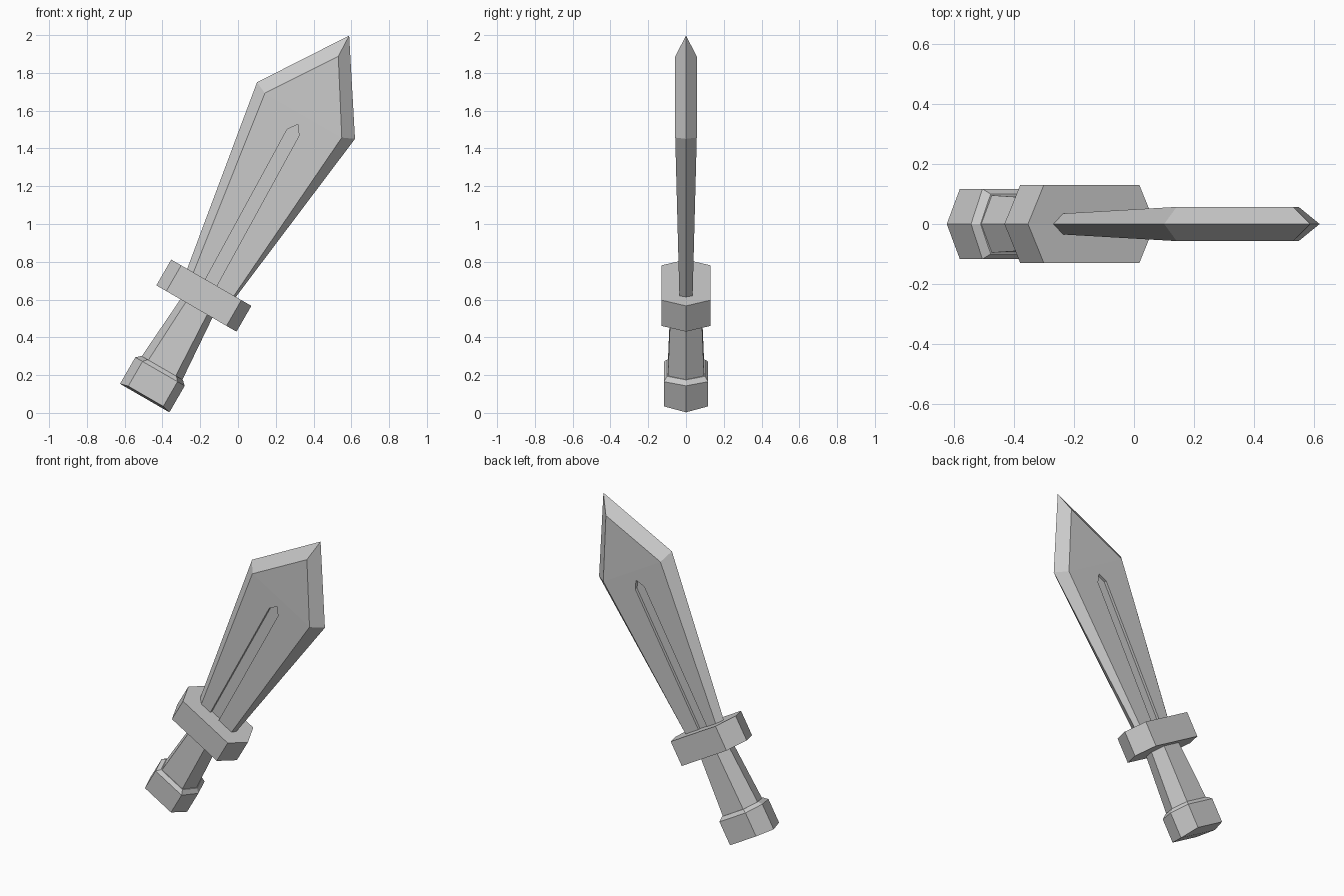
import bpy, bmesh
from math import radians, sin, cos

if "Cube" in bpy.data.objects:
    bpy.data.objects.remove(bpy.data.objects["Cube"])

# The sword is built upright (x across, y thickness, z along) and then leaned
TILT = radians(30)
AXIS_OFFSET = 0.467


def make(name, verts, faces):
    bm = bmesh.new()
    vs = [bm.verts.new(v) for v in verts]
    for f in faces:
        bm.faces.new([vs[i] for i in f])
    bmesh.ops.recalc_face_normals(bm, faces=bm.faces)
    me = bpy.data.meshes.new(name)
    bm.to_mesh(me)
    bm.free()
    ob = bpy.data.objects.new(name, me)
    bpy.context.collection.objects.link(ob)
    ob.rotation_euler.y = TILT
    ob.location = (-AXIS_OFFSET * cos(TILT), 0, AXIS_OFFSET * sin(TILT))
    return ob


def hex_ring(point, flat, depth, z, drop=0.0):
    """Hexagon pointing sideways; drop lowers its two points."""
    return [(point, 0, z - drop), (flat, depth, z), (-flat, depth, z),
            (-point, 0, z - drop), (-flat, -depth, z), (flat, -depth, z)]


def loft(name, rings):
    n = len(rings[0])
    faces = [[k * n + i, k * n + (i + 1) % n, (k + 1) * n + (i + 1) % n, (k + 1) * n + i]
             for k in range(len(rings) - 1) for i in range(n)]
    last = (len(rings) - 1) * n
    if n == 6:  # caps are split along the line between the side points
        faces += [[b + i for i in half] for b in (0, last) for half in ((0, 1, 2, 3), (0, 3, 4, 5))]
    else:
        faces += [list(range(n)), list(range(last, last + n))]
    return make(name, [v for r in rings for v in r], faces)


# Pommel with chamfered top and slightly folded base
loft("pommel", [hex_ring(.151, .107, .117, -.168, .011),
                hex_ring(.151, .107, .117, -.017),
                hex_ring(.127, .088, .1, .005)])

# Tapered grip
loft("grip", [hex_ring(.125, .084, .096, -.005),
              hex_ring(.097, .065, .082, .38)])

# Crossguard
loft("guard", [hex_ring(.245, .184, .13, .3685),
               hex_ring(.245, .184, .13, .526)])


# Blade: sharp outline on y = 0, bevelled to a raised flat on each side
def half_thickness(z):
    return .035 + .022 * min(1, max(0, (z - .524) / 1.013))


edge = [(-.147, .524), (-.321, 1.566), (-.022, 2.024), (.278, 1.566), (.15, .524)]
flat = [(-.109, .524), (-.256, 1.537), (-.017, 1.9), (.214, 1.537), (.138, .524)]
verts = [(x, 0, z) for x, z in edge]
faces = [[5, 0, 10, 14, 4, 9]]
for side, base in ((-1, 5), (1, 10)):
    verts += [(x, side * half_thickness(z), z) for x, z in flat]
    faces += [[i, i + 1, base + i + 1, base + i] for i in range(4)]
    faces += [[base, base + 1, base + 3, base + 4], [base + 1, base + 2, base + 3]]
blade = make("blade", verts, faces)

# Groove cut along both sides of the blade, with a pointed end
groove = [(-.035, .49), (-.058, 1.43), (-.022, 1.482), (.013, 1.432), (.034, .49)]
for side, label in ((-1, "front"), (1, "back")):
    cutter = loft(label + "_groove_cutter",
                  [[(x, side * (half_thickness(z) - .018), z) for x, z in groove],
                   [(x, side * .1, z) for x, z in groove]])
    cutter.hide_render = True
    cutter.hide_set(True)
    mod = blade.modifiers.new(label + "_groove", 'BOOLEAN')
    mod.operation = 'DIFFERENCE'
    mod.solver = 'EXACT'
    mod.object = cutter
